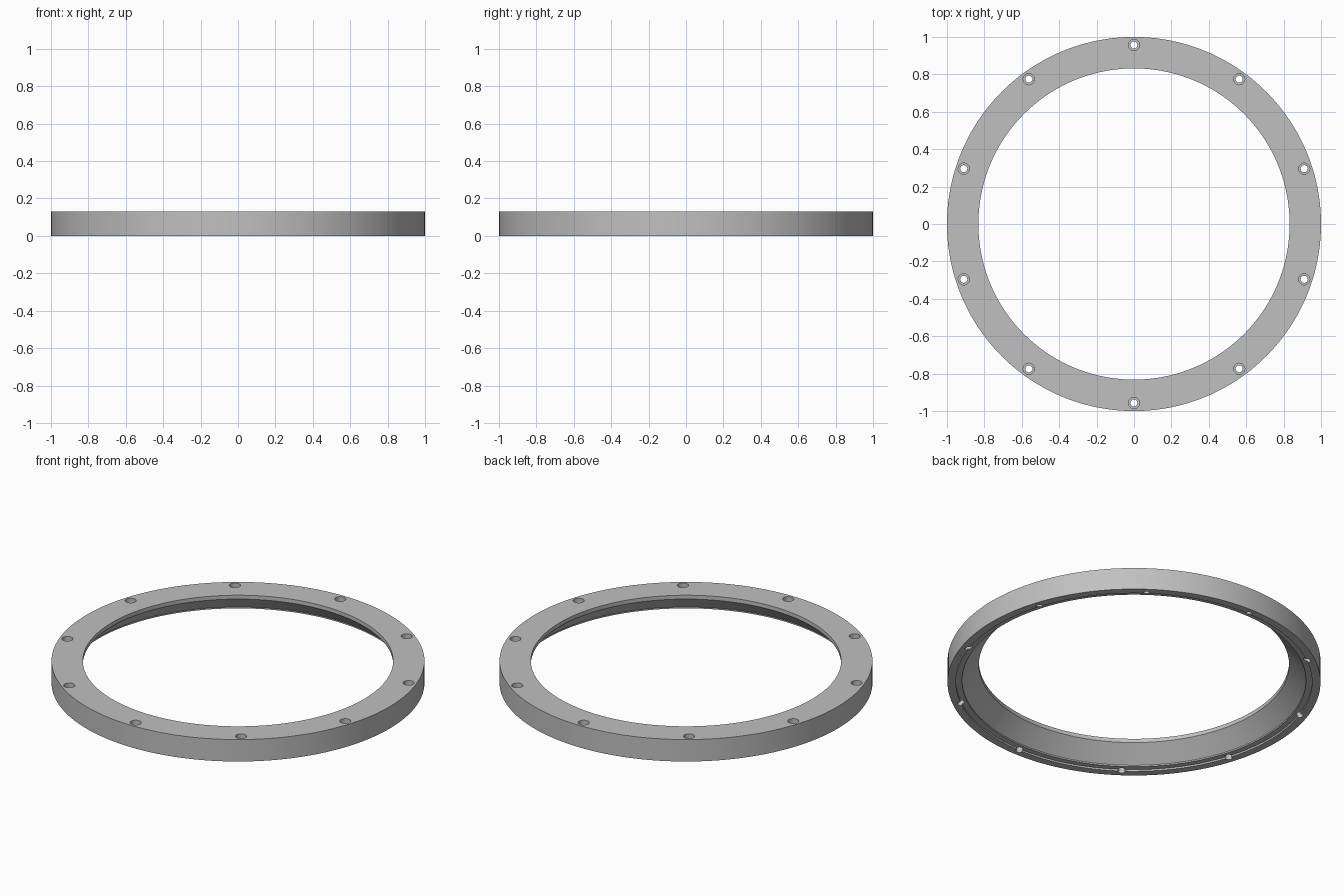
import bpy, bmesh, math
from mathutils import Matrix

default = bpy.data.objects.get("Cube")
if default:
    bpy.data.objects.remove(default, do_unlink=True)

HEIGHT = 0.13
HOLES, HOLE_CIRCLE = 10, 0.957

grey = bpy.data.materials.new("plain grey")
grey.use_nodes = True
colour = (0.53, 0.53, 0.53, 1)
grey.diffuse_color = colour
grey.node_tree.nodes["Principled BSDF"].inputs["Base Color"].default_value = colour


def revolve(bm, profile, steps, matrix=Matrix()):
    """Turn a closed (radius, z) profile around z, then place it."""
    part = bmesh.new()
    verts = [part.verts.new((r, 0, z)) for r, z in profile]
    edges = [part.edges.new((a, b)) for a, b in zip(verts, verts[1:] + verts[:1])]
    bmesh.ops.spin(part, geom=verts + edges, axis=(0, 0, 1), cent=(0, 0, 0),
                   angle=math.tau, steps=steps, use_merge=True)
    bmesh.ops.remove_doubles(part, verts=part.verts, dist=1e-5)
    # drop the collapsed edge that lies on the axis
    bmesh.ops.delete(part, geom=[e for e in part.edges if not e.link_faces],
                     context='EDGES')
    bmesh.ops.recalc_face_normals(part, faces=part.faces)
    part.transform(matrix)
    temp = bpy.data.meshes.new("temp")
    part.to_mesh(temp)
    part.free()
    bm.from_mesh(temp)
    bpy.data.meshes.remove(temp)


def make_object(name, bm):
    mesh = bpy.data.meshes.new(name)
    bm.to_mesh(mesh)
    bm.free()
    mesh.materials.append(grey)
    obj = bpy.data.objects.new(name, mesh)
    bpy.context.collection.objects.link(obj)
    return obj


# Flange ring: straight lip at the top, flared bore, stepped underside
bm = bmesh.new()
revolve(bm, [(1, 0), (1, HEIGHT), (0.832, HEIGHT), (0.832, 0.107),
             (0.922, 0.018), (0.922, 0.01), (0.955, 0.01), (0.955, 0)], 160)
ring = make_object("flange_ring", bm)

# Counterbored screw holes
bm = bmesh.new()
for i in range(HOLES):
    place = (Matrix.Rotation(math.pi / 2 + i * math.tau / HOLES, 4, 'Z')
             @ Matrix.Translation((HOLE_CIRCLE, 0, 0)))
    revolve(bm, [(0, -0.1), (0.019, -0.1), (0.019, 0.07),
                 (0.03, 0.07), (0.03, 0.2), (0, 0.2)], 24, place)
cutter = make_object("hole_cutter", bm)
cutter.hide_render = True

cut = ring.modifiers.new("screw_holes", 'BOOLEAN')
cut.operation = 'DIFFERENCE'
cut.solver = 'EXACT'
cut.object = cutter
bpy.ops.object.select_all(action='DESELECT')
ring.select_set(True)
bpy.context.view_layer.objects.active = ring
bpy.ops.object.modifier_apply(modifier=cut.name)
bpy.data.objects.remove(cutter, do_unlink=True)
bpy.ops.object.shade_smooth_by_angle(angle=math.radians(30))
